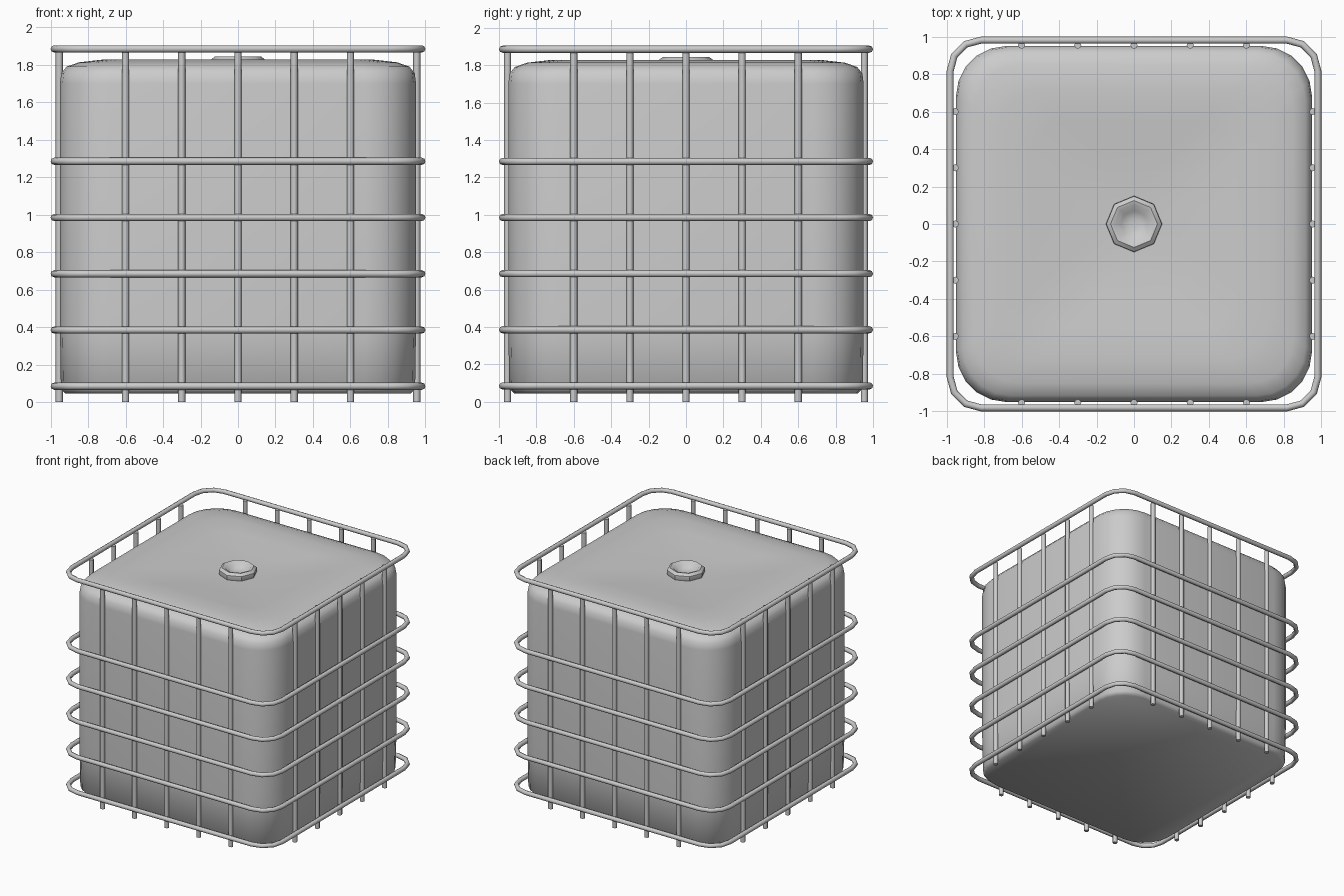
import bpy, bmesh, math

if "Cube" in bpy.data.objects:
    bpy.data.objects.remove(bpy.data.objects["Cube"])


def rounded_square(half, radius, segs):
    """Counter-clockwise outline of a square with rounded corners."""
    pts = []
    for q in range(4):
        mid = math.pi / 4 + q * math.pi / 2
        cx = (half - radius) * math.copysign(1, math.cos(mid))
        cy = (half - radius) * math.copysign(1, math.sin(mid))
        for i in range(segs + 1):
            a = (q + i / segs) * math.pi / 2
            pts.append((cx + radius * math.cos(a), cy + radius * math.sin(a)))
    return pts


def loft(name, sections, segs, closed=False, angle=40):
    """Skin rounded squares given as (half size, corner radius, z)."""
    bm = bmesh.new()
    loops = [[bm.verts.new((x, y, z)) for x, y in rounded_square(h, r, segs)]
             for h, r, z in sections]
    n = len(loops[0])
    pairs = list(zip(loops, loops[1:]))
    if closed:
        pairs.append((loops[-1], loops[0]))
    else:
        bm.faces.new(loops[0][::-1])
        bm.faces.new(loops[-1])
    for a, b in pairs:
        for i in range(n):
            j = (i + 1) % n
            bm.faces.new((a[i], a[j], b[j], b[i]))
    bmesh.ops.remove_doubles(bm, verts=bm.verts[:], dist=1e-5)
    return finish(name, bm, angle)


def finish(name, bm, angle):
    bmesh.ops.recalc_face_normals(bm, faces=bm.faces[:])
    mesh = bpy.data.meshes.new(name)
    bm.to_mesh(mesh)
    bm.free()
    obj = bpy.data.objects.new(name, mesh)
    bpy.context.collection.objects.link(obj)
    bpy.ops.object.select_all(action='DESELECT')
    obj.select_set(True)
    bpy.context.view_layer.objects.active = obj
    bpy.ops.object.shade_smooth_by_angle(angle=math.radians(angle))
    return obj


# Liquid tank: straight sides, softened shoulder, gently dished top
loft("tank", [
    (0.92, 0.25, 0.045), (0.945, 0.27, 0.07), (0.95, 0.27, 0.4),
    (0.95, 0.27, 1.70), (0.943, 0.27, 1.755), (0.915, 0.26, 1.79),
    (0.85, 0.24, 1.813), (0.72, 0.22, 1.828), (0.55, 0.20, 1.815),
    (0.35, 0.18, 1.797), (0.14, 0.14, 1.785)], 5, angle=60)

# Filler cap: octagonal collar with a hollow centre
loft("filler_cap", [(r, r, z) for r, z in [
    (0.14, 1.775), (0.15, 1.80), (0.148, 1.825), (0.125, 1.843),
    (0.105, 1.838), (0.07, 1.805), (0.03, 1.795)]], 2, angle=35)

# Horizontal cage hoops
TUBE = 0.019
for k, z in enumerate((0.085, 0.385, 0.685, 0.985, 1.285, 1.885)):
    section = [(math.cos(t * math.pi / 4) * TUBE, math.sin(t * math.pi / 4) * TUBE)
               for t in range(8)]
    loft(f"cage_hoop_{k + 1}",
         [(0.981 + dx, 0.165 + dx, z + dz) for dx, dz in section],
         3, closed=True, angle=50)

# Upright cage bars, five on every side
bm = bmesh.new()
for side in range(4):
    c, s = round(math.cos(side * math.pi / 2)), round(math.sin(side * math.pi / 2))
    for k in range(-2, 3):
        u, v = k * 0.3, -0.954
        bar = bmesh.ops.create_cone(bm, cap_ends=True, segments=8, radius1=0.019,
                                    radius2=0.019, depth=1.88)
        bmesh.ops.translate(bm, verts=bar["verts"],
                            vec=(u * c - v * s, u * s + v * c, 0.94))
finish("cage_uprights", bm, 50)
